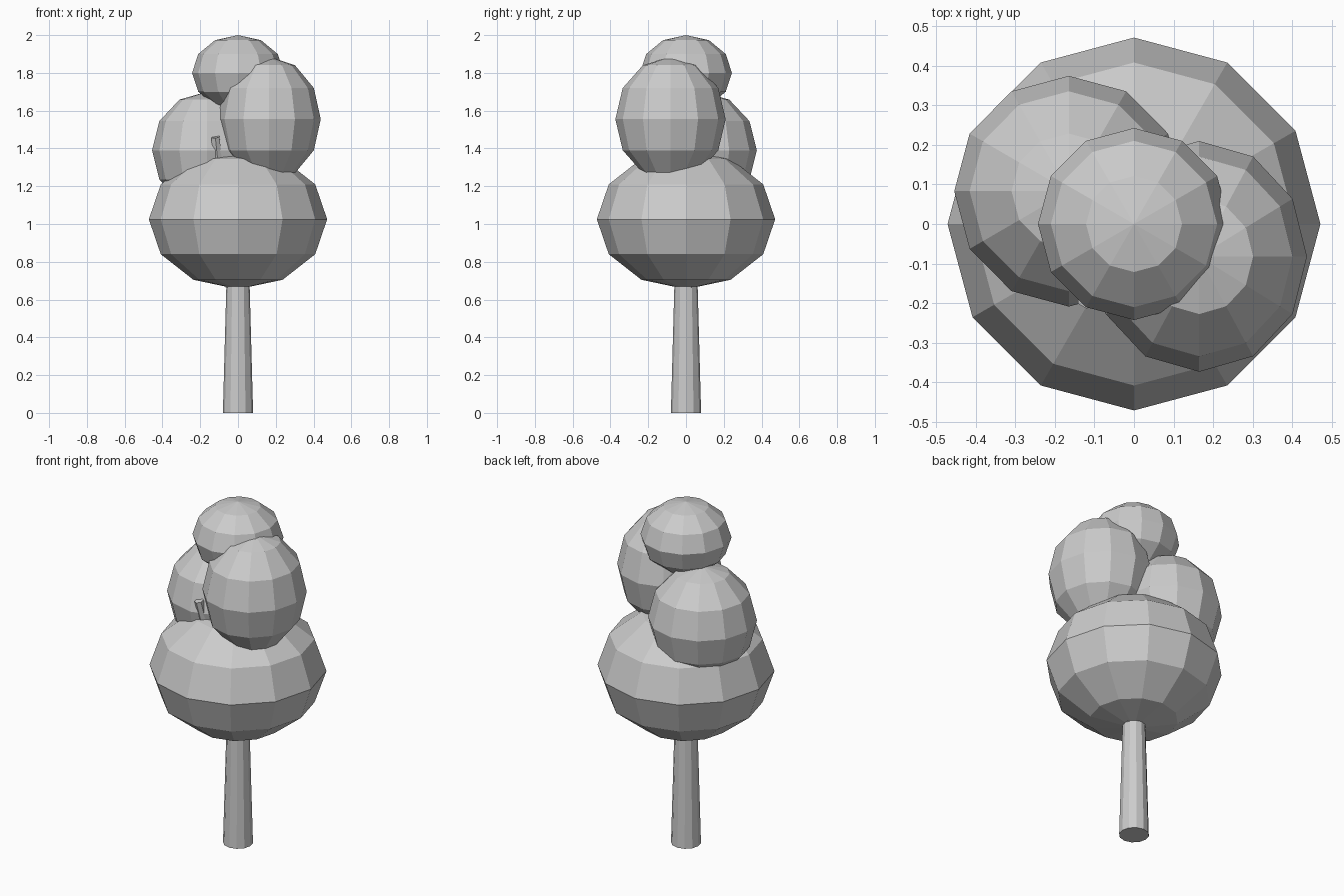
import bpy
from mathutils import Vector

if "Cube" in bpy.data.objects:
    bpy.data.objects.remove(bpy.data.objects["Cube"])


def foliage(name, loc, scale):
    bpy.ops.mesh.primitive_uv_sphere_add(segments=12, ring_count=6, radius=1, location=loc)
    ob = bpy.context.object
    ob.name = name
    ob.scale = scale
    return ob


def limb(name, a, b, r1, r2, sides):
    a, b = Vector(a), Vector(b)
    d = b - a
    bpy.ops.mesh.primitive_cone_add(vertices=sides, radius1=r1, radius2=r2,
                                    depth=d.length, location=(a + b) / 2)
    ob = bpy.context.object
    ob.name = name
    ob.rotation_euler = Vector((0, 0, 1)).rotation_difference(d).to_euler()
    return ob


# Tapered trunk reaching into the crown
limb("trunk", (0, 0, 0), (0, 0, 1.1), 0.08, 0.05, 12)

# Branches, mostly hidden; the left one pokes out at the front
limb("left_branch", (-0.035, -0.01, 0.67), (-0.12, -0.19, 1.46), 0.035, 0.025, 6)
limb("right_branch", (0.03, 0.01, 0.67), (0.14, 0.06, 1.40), 0.035, 0.025, 6)

# Leaf clumps
foliage("lower_foliage", (0, 0, 1.025), (0.472, 0.472, 0.37))
foliage("left_foliage", (-0.165, 0.083, 1.39), (0.29, 0.292, 0.31))
foliage("right_foliage", (0.165, -0.082, 1.555), (0.273, 0.292, 0.33))
foliage("top_foliage", (0, 0, 1.8), (0.243, 0.243, 0.2))
